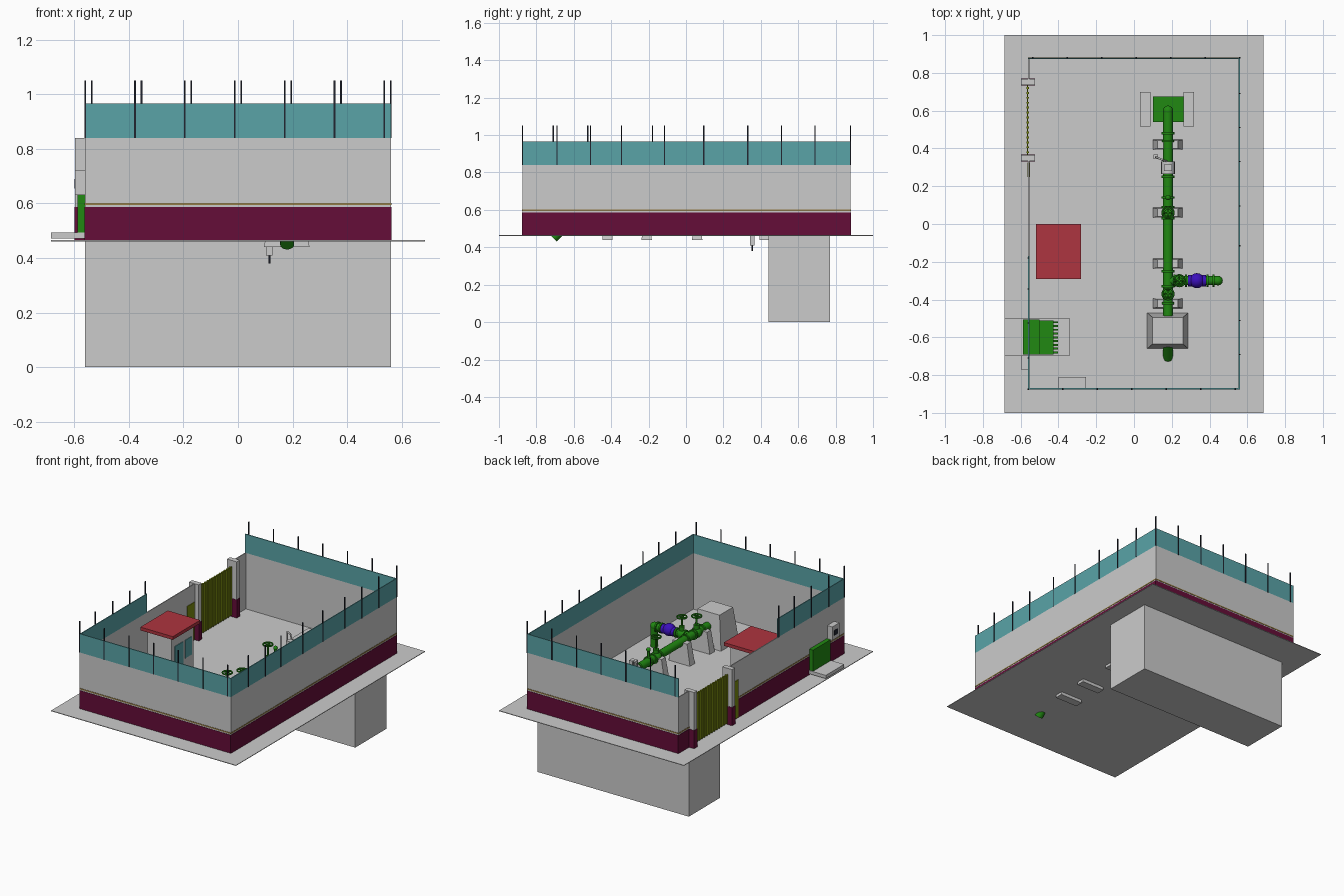
import bpy, bmesh, math
from mathutils import Vector

if "Cube" in bpy.data.objects:
    bpy.data.objects.remove(bpy.data.objects["Cube"])


def material(name, r, g, b):
    m = bpy.data.materials.new(name)
    m.use_nodes = True
    m.diffuse_color = (r, g, b, 1)
    m.node_tree.nodes["Principled BSDF"].inputs["Base Color"].default_value = (r, g, b, 1)
    return m


GREY = material("concrete grey", .6, .6, .6)
TEAL = material("teal panel", .1, .37, .39)
MAROON = material("maroon base", .13, .004, .04)
GREEN = material("pipe green", .015, .25, .006)
OLIVE = material("olive gate", .2, .26, .005)
RED = material("red roof", .42, .035, .05)
BLUE = material("blue valve", .045, .005, .5)
DARK = material("dark steel", .015, .018, .03)
TAN = material("tan stripe", .3, .2, .06)

G = .465          # ground level
TOP = .84         # wall top
FENCE = .965      # panel top
PX = .18          # main pipe x
PZ = .6           # main pipe height


def finish(name, bm, mat):
    bmesh.ops.recalc_face_normals(bm, faces=bm.faces)
    me = bpy.data.meshes.new(name)
    bm.to_mesh(me)
    bm.free()
    me.materials.append(mat)
    ob = bpy.data.objects.new(name, me)
    bpy.context.collection.objects.link(ob)
    return ob


def block(name, x, y, z, mat, taper=(1, 1)):
    """Box from ranges; taper scales the top face about its centre."""
    bm = bmesh.new()
    bmesh.ops.create_cube(bm, size=1)
    mid = [(a + b) / 2 for a, b in (x, y, z)]
    size = [b - a for a, b in (x, y, z)]
    for v in bm.verts:
        k = taper if v.co.z > 0 else (1, 1)
        v.co = (mid[0] + v.co.x * size[0] * k[0],
                mid[1] + v.co.y * size[1] * k[1], mid[2] + v.co.z * size[2])
    return finish(name, bm, mat)


def rod(name, a, b, r, mat, sides=16):
    """Cylinder between two points."""
    a, b = Vector(a), Vector(b)
    bm = bmesh.new()
    bmesh.ops.create_cone(bm, cap_ends=True, segments=sides, radius1=r, radius2=r,
                          depth=(b - a).length)
    bm.transform(Vector((0, 0, 1)).rotation_difference(b - a).to_matrix().to_4x4())
    bmesh.ops.translate(bm, verts=bm.verts, vec=(a + b) / 2)
    for f in bm.faces:
        f.smooth = len(f.verts) == 4
    for e in bm.edges:
        e.smooth = all(f.smooth for f in e.link_faces)
    return finish(name, bm, mat)


def ball(name, p, r, mat):
    bm = bmesh.new()
    bmesh.ops.create_uvsphere(bm, u_segments=16, v_segments=10, radius=r)
    bmesh.ops.translate(bm, verts=bm.verts, vec=p)
    for f in bm.faces:
        f.smooth = True
    return finish(name, bm, mat)


def pipe(name, points, r, mat):
    for a, b in zip(points, points[1:]):
        rod(name, a, b, r, mat)
    for p in points[1:-1]:
        ball(name + "_elbow", p, r * 1.05, mat)


def valve(name, x, y, top, r):
    """Globe body, bonnet, spindle and hand wheel."""
    ball(name + "_body", (x, y, PZ), r * 1.3, GREEN)
    rod(name + "_bonnet", (x, y, PZ), (x, y, PZ + .055), r * .7, GREEN)
    rod(name + "_spindle", (x, y, PZ), (x, y, top), .006, GREEN, 8)
    bpy.ops.mesh.primitive_torus_add(major_radius=.03, minor_radius=.005, major_segments=20,
                                     minor_segments=6, location=(x, y, top - .005))
    wheel = bpy.context.object
    wheel.name = name + "_wheel"
    wheel.data.materials.append(GREEN)
    for d in (-.03, .03):
        rod(name + "_spoke", (x, y, top - .005), (x + d, y, top - .005), .004, GREEN, 6)
        rod(name + "_spoke", (x, y, top - .005), (x, y + d, top - .005), .004, GREEN, 6)


# Ground slab and cellar
block("ground", (-.685, .685), (-1, 1), (G - .004, G), GREY)
block("cellar", (-.56, .56), (.44, .77), (0, G - .004), GREY)

# Walls: (x range, y range, outward direction, has panels)
W, T = .56, .006
walls = [((-W, W), (-.875, -.875 + T), (0, -1), True),
         ((-W, W), (.88 - T, .88), (0, 1), True),
         ((W - T, W), (-.875, .88), (1, 0), True),
         ((-W, -W + T), (-.875, -.17), (-1, 0), True),
         ((-W, -W + T), (-.17, .35), (-1, 0), False),
         ((-W, -W + T), (.75, .88), (-1, 0), False)]


def clad(name, x, y, out, z, t, mat):
    """Thin plate on the outer side of a wall."""
    def side(rng, d):
        return rng if d == 0 else ((rng[1], rng[1] + t) if d > 0 else (rng[0] - t, rng[0]))
    block(name, side(x, out[0]), side(y, out[1]), z, mat)


for x, y, out, panels in walls:
    block("wall", x, y, (G, TOP), GREY)
    clad("wall_base", x, y, out, (G, .587), .002, MAROON)
    clad("wall_stripe", x, y, out, (.594, .602), .002, TAN)
    if panels:
        block("fence_panel", x, y, (TOP, FENCE), TEAL)

# Fence posts
def post(x, y):
    block("fence_post", (x - .003, x + .003), (y - .003, y + .003), (TOP, 1.05), DARK)


for i in range(7):
    post(-W + i * .1827, -.875)
    post(W - i * .1827, .88)
for y in (-.69, -.51, -.345, -.115, .095, .33, .51, .69):
    post(W, y)
for y in (-.71, -.525, -.345, -.18):
    post(-W, y)

# Main gate with pillars and ribs, and small side door
for y in (.35, .752):
    block("gate_pillar", (-.597, -.525), (y - .016, y + .016), (G, TOP), GREY)
    block("pillar_base", (-.599, -.523), (y - .018, y + .018), (G, .587), MAROON)
block("gate", (-.566, -.56), (.366, .736), (.475, .8), OLIVE)
for i in range(14):
    y = .38 + i * .0262
    block("gate_rib", (-.57, -.556), (y - .005, y + .005), (.475, .8), OLIVE)
block("side_door", (-.565, -.55), (.25, .325), (.47, .72), OLIVE)

# Side entrance with step, door and notice box
block("entrance_step", (-.685, -.34), (-.695, -.5), (.472, .494), GREY)
block("entrance_door", (-.588, -.5), (-.69, -.505), (.494, .635), GREEN)
block("entrance_stair", (-.5, -.425), (-.69, -.51), (.494, .56), GREEN)
for i in range(9):
    y = -.68 + i * .02
    block("stair_tooth", (-.425, -.402), (y - .005, y + .005), (.52, .54), GREEN)
block("notice_box", (-.597, -.56), (-.77, -.695), (.63, .72), GREY)
block("notice_face", (-.599, -.597), (-.75, -.715), (.655, .69), DARK)
block("front_bench", (-.4, -.255), (-.869, -.81), (G, .55), GREY)

# Guard hut
block("hut", (-.49, -.31), (-.26, -.03), (G, .775), GREY)
block("hut_roof", (-.52, -.28), (-.29, 0), (.775, .797), RED)
block("hut_door", (-.31, -.306), (-.23, -.14), (.47, .7), TEAL)
block("hut_window", (-.31, -.306), (-.12, -.05), (.58, .7), TEAL)

# Main pipe, from the cellar riser to the sloping front outlet
pipe("main_pipe", [(PX, .6, .47), (PX, .6, PZ), (PX, -.55, PZ), (PX, -.71, .45)], .026, GREEN)
for y in (.48, .44, .25, .14, .09, .03, -.25, -.33, -.42):
    rod("flange", (PX, y - .006, PZ), (PX, y + .006, PZ), .034, GREEN)
block("anchor_block", (.07, .287), (-.66, -.47), (G, .69), GREY, (.75, .75))
for y in (.42, .06, -.21, -.42):
    block("pipe_saddle", (.095, .262), (y - .027, y + .027), (.44, .605), GREY, (.65, .8))

# Riser pit
for x in (.06, .29):
    block("pit_wall", (x - .028, x + .028), (.515, .7), (G, .56), GREY)
block("riser_plate", (.1, .262), (.54, .675), (G, .53), GREEN)

# Grey meter and sampling line
rod("meter", (PX, .265, PZ), (PX, .33, PZ), .036, GREY)
block("meter_head", (.16, .2), (.28, .315), (PZ, .67), GREY)
rod("sample_pin", (.115, .355, .38), (.115, .355, .46), .004, DARK, 8)
block("sample_foot", (.103, .127), (.343, .367), (.41, .48), GREY)
pipe("sample_line", [(.115, .355, .48), (.115, .355, .69), (.15, .34, .69), (PX, .33, .6)],
     .005, GREY)

# Valves and the branch with its blue valve
valve("main_valve", PX, .06, .74, .028)
valve("front_valve", PX, -.37, .715, .026)
valve("branch_valve", .24, -.3, .72, .024)
rod("small_vent", (PX, .14, PZ), (PX, .14, .68), .008, GREEN, 8)
ball("small_vent_cap", (PX, .14, .68), .014, GREEN)
pipe("branch_pipe", [(PX, -.3, PZ), (.445, -.3, PZ), (.445, -.3, G)], .024, GREEN)
rod("blue_valve", (.285, -.3, PZ), (.38, -.3, PZ), .03, BLUE)
ball("blue_valve_body", (.333, -.3, PZ + .005), .04, BLUE)
for x in (.215, .275, .39, .42):
    rod("branch_flange", (x - .005, -.3, PZ), (x + .005, -.3, PZ), .033, GREEN)
